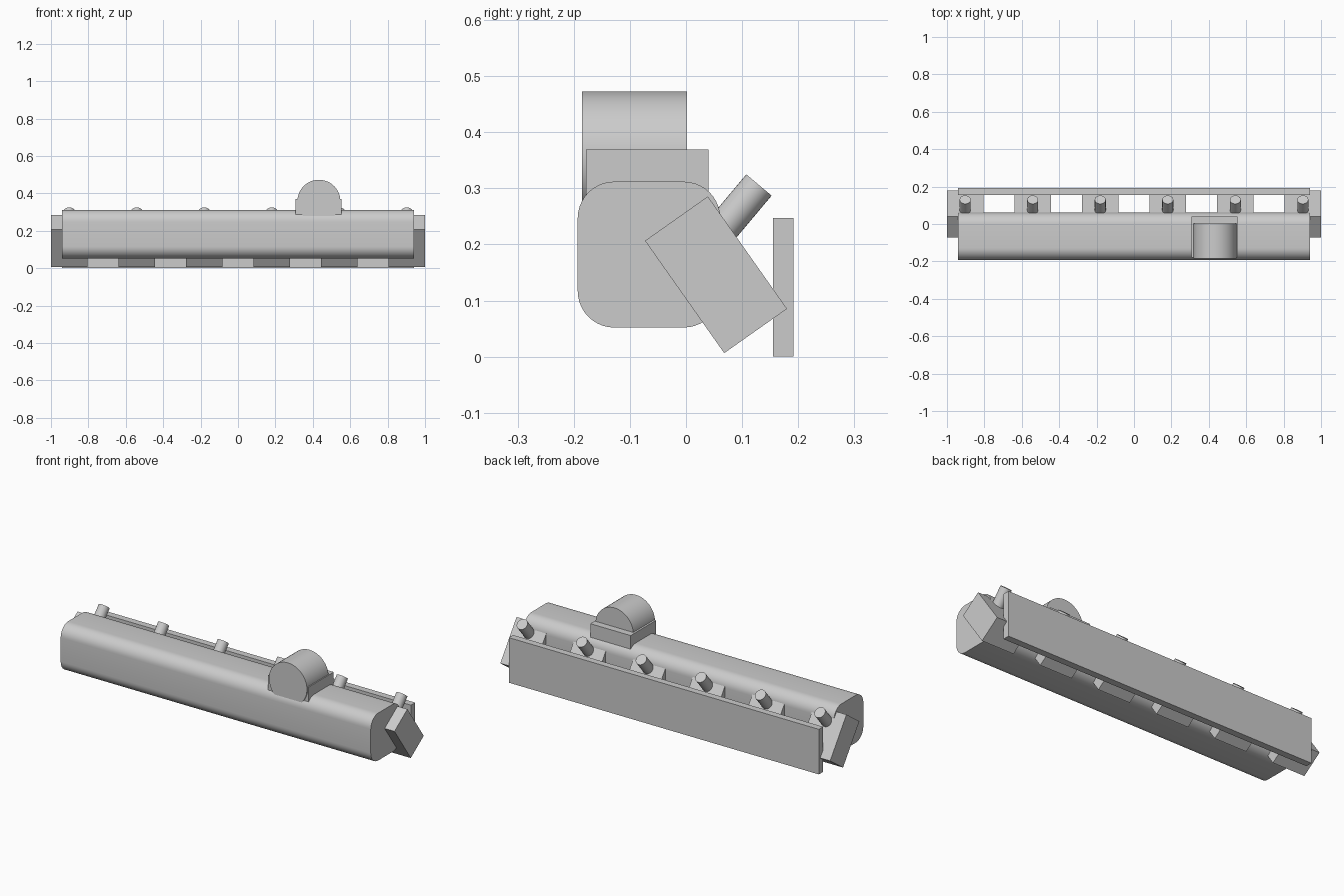
import bpy, math

if "Cube" in bpy.data.objects:
    bpy.data.objects.remove(bpy.data.objects["Cube"])


def finish(obj, name):
    obj.name = name
    bpy.ops.object.transform_apply(location=False, rotation=False, scale=True)
    return obj


def box(name, center, size, tilt=0.0):
    bpy.ops.mesh.primitive_cube_add(size=1, location=center, rotation=(tilt, 0, 0))
    obj = bpy.context.object
    obj.scale = size
    return finish(obj, name)


def cylinder(name, center, radius, depth, tilt, sides=48):
    bpy.ops.mesh.primitive_cylinder_add(vertices=sides, radius=radius, depth=depth,
                                        location=center, rotation=(tilt, 0, 0))
    bpy.ops.object.shade_smooth_by_angle(angle=math.radians(35))
    return finish(bpy.context.object, name)


# Plenum chamber: long body rounded along its four lengthwise edges
plenum = box("plenum", (0, -0.066, 0.182), (1.88, 0.254, 0.26))
weights = plenum.data.attributes.new("bevel_weight_edge", "FLOAT", "EDGE")
for edge in plenum.data.edges:
    a, b = (plenum.data.vertices[i].co for i in edge.vertices)
    weights.data[edge.index].value = 1.0 if abs(a.x - b.x) > 1 else 0.0
bevel = plenum.modifiers.new("rounding", "BEVEL")
bevel.limit_method = "WEIGHT"
bevel.width = 0.065
bevel.segments = 10
bpy.ops.object.modifier_apply(modifier=bevel.name)
bpy.ops.object.shade_smooth_by_angle(angle=math.radians(35))

# Mounting flange behind the runners
box("flange", (0, 0.1735, 0.1235), (1.88, 0.037, 0.247))

# Six tilted runners, each with an injector
runner_tilt = math.atan2(0.141, 0.2)
injector_tilt = -math.radians(40)
injector_length = 0.15
for i in range(6):
    x = -0.9025 + i * 0.361
    box(f"runner_{i + 1}", (x, 0.0535, 0.146), (0.195, 0.137, 0.245), runner_tilt)
    half = injector_length / 2
    cylinder(f"injector_{i + 1}",
             (x, 0.13 - half * math.sin(-injector_tilt), 0.306 - half * math.cos(injector_tilt)),
             0.0295, injector_length, injector_tilt, 32)

# Throttle body and its mounting pad on top of the plenum
box("throttle_pad", (0.43, -0.069, 0.3095), (0.245, 0.218, 0.119))
cylinder("throttle_body", (0.4325, -0.0915, 0.358), 0.115, 0.187, math.pi / 2)
